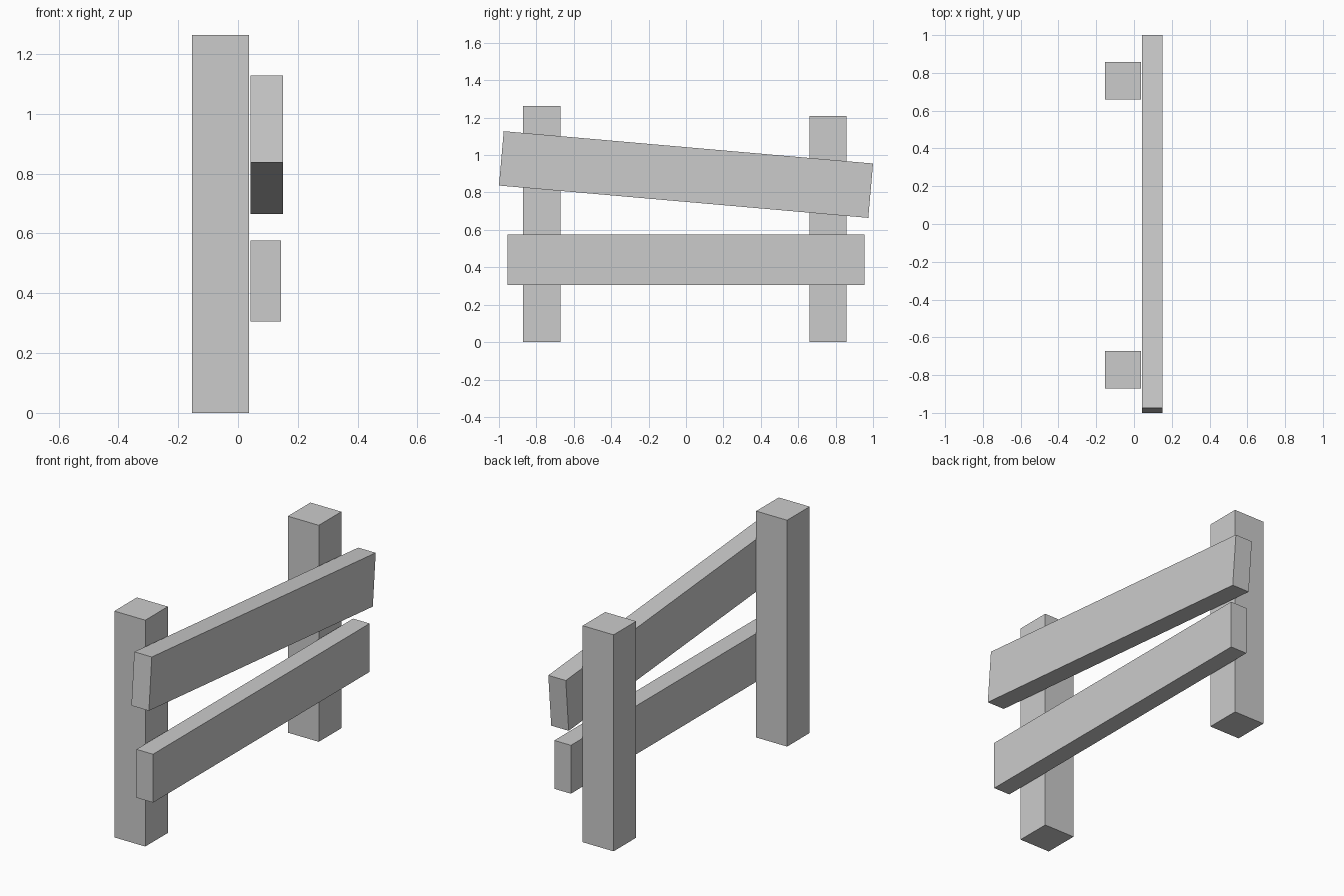
import bpy
from math import radians

if "Cube" in bpy.data.objects:
    bpy.data.objects.remove(bpy.data.objects["Cube"])


def box(name, size, center, tilt=0.0):
    """Flat-faced box with its size baked into the mesh."""
    bpy.ops.mesh.primitive_cube_add(size=1, location=center, rotation=(radians(tilt), 0, 0))
    ob = bpy.context.object
    ob.name = name
    ob.scale = size
    bpy.ops.object.transform_apply(location=False, rotation=False, scale=True)
    return ob


# Upright posts, slightly different heights
for name, y, height in (("front_post", -0.771, 1.263), ("back_post", 0.759, 1.208)):
    box(name, (0.191, 0.199, height), (-0.0585, y, height / 2))

# Level lower rail
box("lower_rail", (0.102, 1.91, 0.27), (0.093, 0, 0.441))

# Upper rail, sagging towards the back
box("upper_rail", (0.108, 1.982, 0.2915), (0.096, 0, 0.896), tilt=-5)
